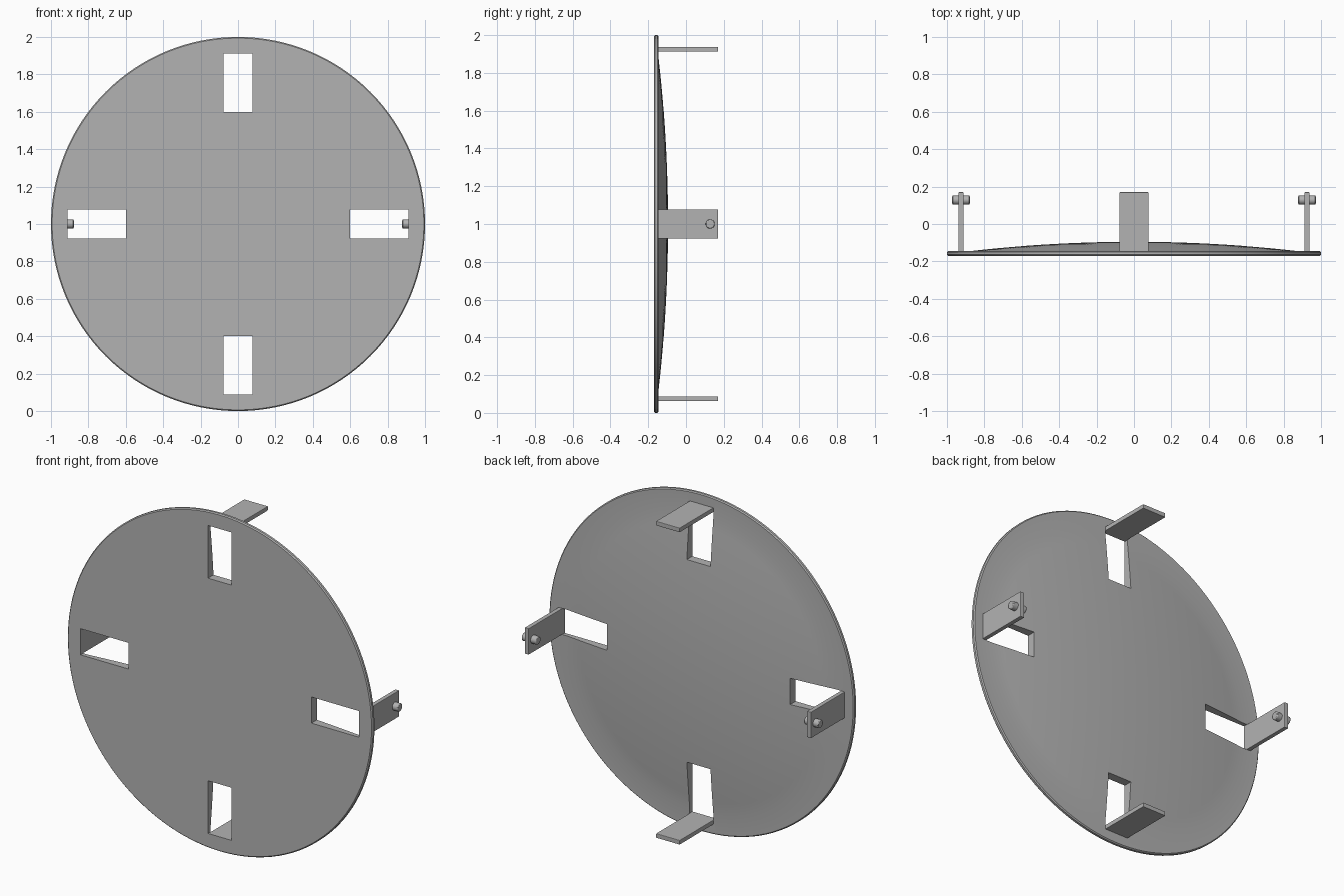
import bpy, bmesh, math
from mathutils import Matrix, Vector

if "Cube" in bpy.data.objects:
    bpy.data.objects.remove(bpy.data.objects["Cube"])

metal = bpy.data.materials.new("grey_metal")
metal.use_nodes = True
metal.diffuse_color = (0.45, 0.45, 0.45, 1)
metal.node_tree.nodes["Principled BSDF"].inputs["Base Color"].default_value = (0.45, 0.45, 0.45, 1)

CENTRE = Vector((0, 0, 1))
FRONT, RIM_BACK, TIP = -0.17, -0.145, 0.17
SLOT_IN, SLOT_OUT, WIDTH = 0.6, 0.912, 0.155


def finish(bm, name):
    bmesh.ops.recalc_face_normals(bm, faces=bm.faces)
    mesh = bpy.data.meshes.new(name)
    bm.to_mesh(mesh)
    bm.free()
    mesh.materials.append(metal)
    obj = bpy.data.objects.new(name, mesh)
    bpy.context.collection.objects.link(obj)
    return obj


def smooth(obj):
    bpy.ops.object.select_all(action="DESELECT")
    obj.select_set(True)
    bpy.context.view_layer.objects.active = obj
    bpy.ops.object.shade_smooth_by_angle(angle=math.radians(30))


def add_box(bm, x0, x1, y0, y1, turn):
    # box spanning a radial range, turned about the disc axis
    place = (Matrix.Translation(CENTRE) @ Matrix.Rotation(turn, 4, "Y")
             @ Matrix.Translation(((x0 + x1) / 2, (y0 + y1) / 2, 0))
             @ Matrix.Diagonal((x1 - x0, y1 - y0, WIDTH, 1)))
    bmesh.ops.create_cube(bm, size=1, matrix=place)


def bevel(obj, width):
    mod = obj.modifiers.new("soft_edges", "BEVEL")
    mod.width = width
    mod.segments = 2


# Round plate: flat front, thin rim and shallow domed back
dome_r, dome_h = 0.88, 0.05
sphere = (dome_r ** 2 + dome_h ** 2) / (2 * dome_h)
profile = [(0, FRONT), (0.994, FRONT), (1, FRONT + 0.006),
           (1, RIM_BACK - 0.006), (0.994, RIM_BACK)]
for i in range(13):
    r = dome_r * (1 - i / 12)
    profile.append((r, RIM_BACK + dome_h - sphere + math.sqrt(sphere ** 2 - r ** 2)))
bm = bmesh.new()
verts = [bm.verts.new((r, y, 1)) for r, y in profile]
edges = [bm.edges.new(pair) for pair in zip(verts, verts[1:])]
bmesh.ops.spin(bm, geom=verts + edges, cent=CENTRE, axis=(0, 1, 0),
               angle=math.tau, steps=128, use_merge=True)
bmesh.ops.remove_doubles(bm, verts=bm.verts, dist=0.0001)
plate = finish(bm, "domed_plate")

# Four radial slots through the plate
bm = bmesh.new()
for i in range(4):
    add_box(bm, SLOT_IN, SLOT_OUT, -0.3, 0.1, i * math.pi / 2)
cutter = finish(bm, "slot_cutter")
cut = plate.modifiers.new("slots", "BOOLEAN")
cut.operation, cut.solver, cut.object = "DIFFERENCE", "EXACT", cutter
bpy.ops.object.select_all(action="DESELECT")
plate.select_set(True)
bpy.context.view_layer.objects.active = plate
bpy.ops.object.modifier_apply(modifier=cut.name)
bpy.data.objects.remove(cutter)
smooth(plate)

# Tabs folded back from the outer end of each slot
for i, side in enumerate(("left", "bottom", "right", "top")):
    bm = bmesh.new()
    add_box(bm, SLOT_OUT, 0.938, RIM_BACK - 0.01, TIP, i * math.pi / 2)
    tab = finish(bm, side + "_tab")
    bevel(tab, 0.003)

# Pins through the two side tabs
for side, sign in (("left", 1), ("right", -1)):
    bm = bmesh.new()
    place = (Matrix.Translation((sign * 0.925, 0.128, 1))
             @ Matrix.Rotation(math.pi / 2, 4, "Y"))
    bmesh.ops.create_cone(bm, cap_ends=True, segments=32, radius1=0.024,
                          radius2=0.024, depth=0.094, matrix=place)
    pin = finish(bm, side + "_pin")
    bevel(pin, 0.005)
    smooth(pin)
